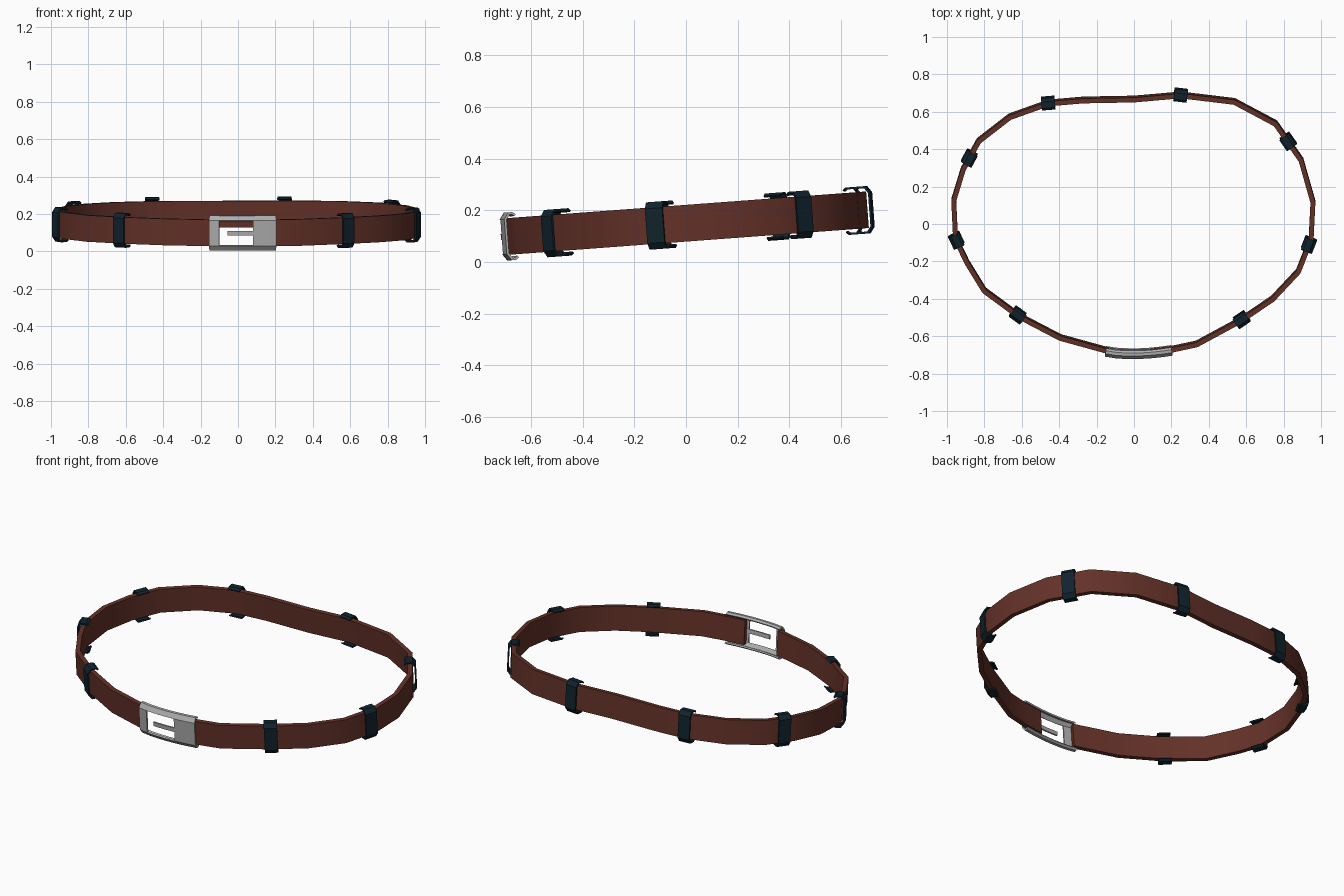
import bpy, math
from mathutils import Vector, Matrix

if "Cube" in bpy.data.objects:
    bpy.data.objects.remove(bpy.data.objects["Cube"])

# The whole belt sits tilted: the back is higher than the front
TILT = Matrix.Translation((0, 0, 0.15)) @ Matrix.Rotation(math.radians(4.25), 4, 'X')


def material(name, rgb):
    m = bpy.data.materials.new(name)
    m.diffuse_color = (*rgb, 1)
    m.use_nodes = True
    m.node_tree.nodes["Principled BSDF"].inputs["Base Color"].default_value = m.diffuse_color
    return m


LEATHER = material("brown leather", (0.125, 0.031, 0.021))
DARK = material("dark blue", (0.0055, 0.0165, 0.026))
STEEL = material("grey steel", (0.42, 0.42, 0.42))


def sweep(name, path, profile, thickness, mat, skip=lambda c, r: False):
    """Sweep a (outward, height) profile along an open path, leave out skipped cells, thicken inward."""
    pts = [Vector(p) for p in path]
    n, k = len(pts), len(profile)
    verts, faces = [], []
    for i, p in enumerate(pts):
        t = (pts[min(i + 1, n - 1)] - pts[max(i - 1, 0)]).normalized()
        out = Vector((t.y, -t.x))
        verts += [(p.x + out.x * d, p.y + out.y * d, z) for d, z in profile]
    for c in range(n - 1):
        for r in range(k - 1):
            if not skip(c, r):
                a = c * k + r
                faces.append((a, a + k, a + k + 1, a + 1))
    me = bpy.data.meshes.new(name)
    me.from_pydata(verts, [], faces)
    me.materials.append(mat)
    ob = bpy.data.objects.new(name, me)
    bpy.context.collection.objects.link(ob)
    ob.matrix_world = TILT
    bpy.ops.object.select_all(action='DESELECT')
    ob.select_set(True)
    bpy.context.view_layer.objects.active = ob
    s = ob.modifiers.new("thickness", 'SOLIDIFY')
    s.thickness, s.offset, s.use_even_offset = thickness, -1, True
    bpy.ops.object.modifier_apply(modifier=s.name)
    bpy.ops.object.shade_smooth_by_angle(angle=math.radians(30))
    return ob


# Strap: runs counterclockwise from one side of the buckle to the other
STRAP = [(0.09, -0.70), (0.20, -0.685), (0.34, -0.655), (0.58, -0.525), (0.75, -0.41),
         (0.89, -0.26), (0.96, -0.08), (0.97, 0.12), (0.905, 0.35), (0.765, 0.55),
         (0.54, 0.67), (0.25, 0.705), (0.0, 0.683), (-0.27, 0.678), (-0.46, 0.662),
         (-0.67, 0.587), (-0.84, 0.455), (-0.925, 0.30), (-0.977, 0.13), (-0.967, -0.08),
         (-0.905, -0.21), (-0.81, -0.365), (-0.62, -0.505), (-0.40, -0.62), (-0.14, -0.692)]
sweep("strap", STRAP, [(0, -0.071), (0, 0.071)], 0.026, LEATHER)


def c_profile(tip, front, half, inner_rows=()):
    """C-shaped section: lips above and below, chamfered onto a front plate."""
    top = [(front, half - 0.025), (front - 0.018, half), (tip + 0.012, half), (tip, half - 0.009)]
    return [(d, -z) for d, z in reversed(top)] + [(front, z) for z in inner_rows] + top


# Clips around the strap, open on the inner side
CLIPS = [(0.25, 0.70), (0.84, 0.455), (0.96, -0.12), (0.58, -0.52),
         (-0.63, -0.50), (-0.965, -0.095), (-0.90, 0.365), (-0.46, 0.665)]
for x, y in CLIPS:
    p = Vector((x, y))
    best = None
    for a, b in zip(STRAP, STRAP[1:]):
        a, b = Vector(a), Vector(b)
        u = max(0, min(1, (p - a).dot(b - a) / (b - a).length_squared))
        q = a + (b - a) * u
        if best is None or (q - p).length < best[0]:
            best = ((q - p).length, q, a, b)
    q = best[1]
    # Direction averaged over the strap near the clip
    t = (best[3] - best[2]).normalized()
    sweep("clip", [q - t * 0.036, q + t * 0.036], c_profile(-0.045, 0.019, 0.092), 0.008, DARK)

# Buckle: curved plate with a window and a prong standing in from one side
BUCKLE = [(-0.155, -0.702), (-0.10, -0.711), (-0.055, -0.714), (0.015, -0.715),
          (0.08, -0.712), (0.14, -0.706), (0.205, -0.697)]


def window(c, r):
    # Rows 3..5 are the front plate, row 4 is the prong height
    return 1 <= c <= 3 and 3 <= r <= 5 and not (r == 4 and c >= 2)


sweep("buckle", BUCKLE, c_profile(-0.042, 0.004, 0.093, (-0.012, 0.012)), 0.009, STEEL, window)
